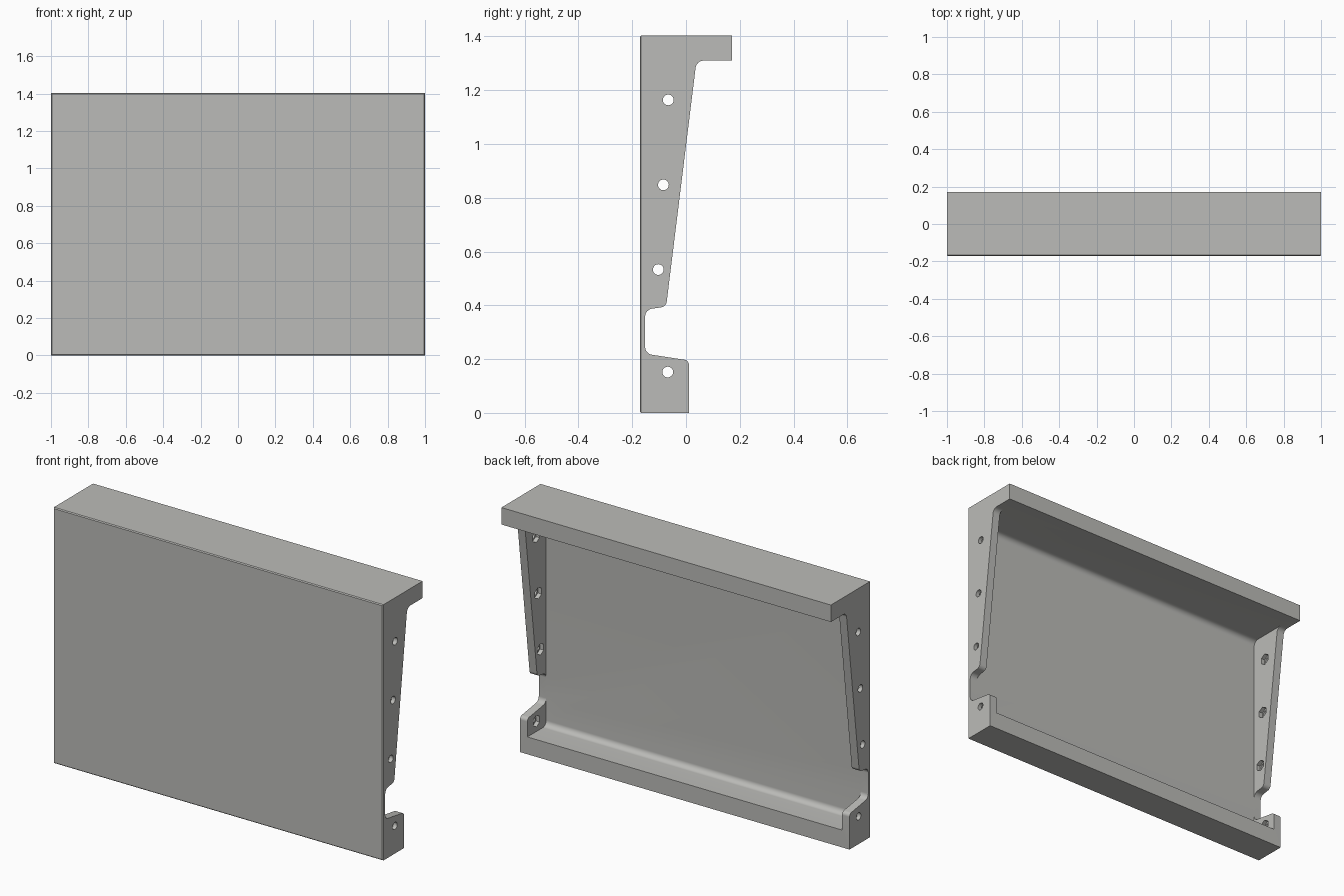
import bpy, bmesh, math
from mathutils import Vector

if "Cube" in bpy.data.objects:
    bpy.data.objects.remove(bpy.data.objects["Cube"])

WALL = 0.045      # side wall thickness
BACK = -0.152     # inner surface of the front panel

grey = bpy.data.materials.new("light grey")
grey.diffuse_color = (0.5, 0.5, 0.48, 1)
grey.use_nodes = True
grey.node_tree.nodes["Principled BSDF"].inputs["Base Color"].default_value = grey.diffuse_color


def rounded(corners, steps=8):
    """Turn (y, z, radius) corners into a filleted outline."""
    pts = []
    n = len(corners)
    for i, (y, z, r) in enumerate(corners):
        p = Vector((y, z))
        if r == 0:
            pts.append(p)
            continue
        a = (Vector(corners[i - 1][:2]) - p).normalized()
        b = (Vector(corners[(i + 1) % n][:2]) - p).normalized()
        half = a.angle(b) / 2
        centre = p + (a + b).normalized() * (r / math.sin(half))
        start = p + a * (r / math.tan(half)) - centre
        end = p + b * (r / math.tan(half)) - centre
        for k in range(steps + 1):
            t = k / steps
            pts.append(centre + start.lerp(end, t).normalized() * r)
    return pts


def prism(name, outlines, half_width, chamfer=0):
    """Extrude one or more y-z outlines along x."""
    bm = bmesh.new()
    for pts in outlines:
        face = bm.faces.new([bm.verts.new((-half_width, p[0], p[1])) for p in pts])
        ext = bmesh.ops.extrude_face_region(bm, geom=[face])
        moved = [v for v in ext["geom"] if isinstance(v, bmesh.types.BMVert)]
        bmesh.ops.translate(bm, verts=moved, vec=(2 * half_width, 0, 0))
    bmesh.ops.recalc_face_normals(bm, faces=bm.faces[:])
    if chamfer:
        low = min(v.co.y for v in bm.verts)
        edges = [e for e in bm.edges if all(v.co.y < low + 1e-5 for v in e.verts)]
        bmesh.ops.bevel(bm, geom=edges, offset=chamfer, segments=1, affect='EDGES')
    mesh = bpy.data.meshes.new(name)
    bm.to_mesh(mesh)
    bm.free()
    ob = bpy.data.objects.new(name, mesh)
    bpy.context.collection.objects.link(ob)
    mesh.materials.append(grey)
    return ob


def ring(y, z, r, n):
    return [(y + r * math.sin(2 * math.pi * k / n), z + r * math.cos(2 * math.pi * k / n))
            for k in range(n)]


# Panel body: side outline with top ledge, tapered wall, notch and foot
body = prism("panel_housing", [rounded([
    (-0.172, 0, 0), (0.011, 0, 0), (0.011, 0.195, 0.02), (BACK, 0.22, 0.03),
    (BACK, 0.384, 0.03), (-0.074, 0.395, 0.025), (0.039, 1.31, 0.03),
    (0.172, 1.31, 0), (0.172, 1.403, 0), (-0.172, 1.403, 0)])], 1.0, chamfer=0.005)

# Open pocket behind the panel, rounded at floor and ceiling
pocket = prism("pocket_cutter", [rounded([
    (BACK, 0.095, 0.03), (0.4, 0.095, 0), (0.4, 1.31, 0), (BACK, 1.31, 0.03)])], 1 - WALL)

# Screw holes through both walls, with hexagonal recesses inside
holes = [(-0.066, 1.164), (-0.084, 0.848), (-0.103, 0.533), (-0.068, 0.152)]
drill = prism("hole_cutter", [ring(y, z, 0.02, 24) for y, z in holes], 1.1)
hexes = prism("nut_cutter", [ring(y, z, 0.032, 6) for y, z in holes], 1 - WALL / 2)

bpy.context.view_layer.objects.active = body
body.select_set(True)
for cutter in (pocket, drill, hexes):
    mod = body.modifiers.new("cut", 'BOOLEAN')
    mod.operation = 'DIFFERENCE'
    mod.solver = 'EXACT'
    mod.object = cutter
    bpy.ops.object.modifier_apply(modifier=mod.name)
for cutter in (pocket, drill, hexes):
    bpy.data.objects.remove(cutter)

bpy.ops.object.select_all(action='DESELECT')
body.select_set(True)
bpy.ops.object.shade_smooth_by_angle(angle=math.radians(30))
